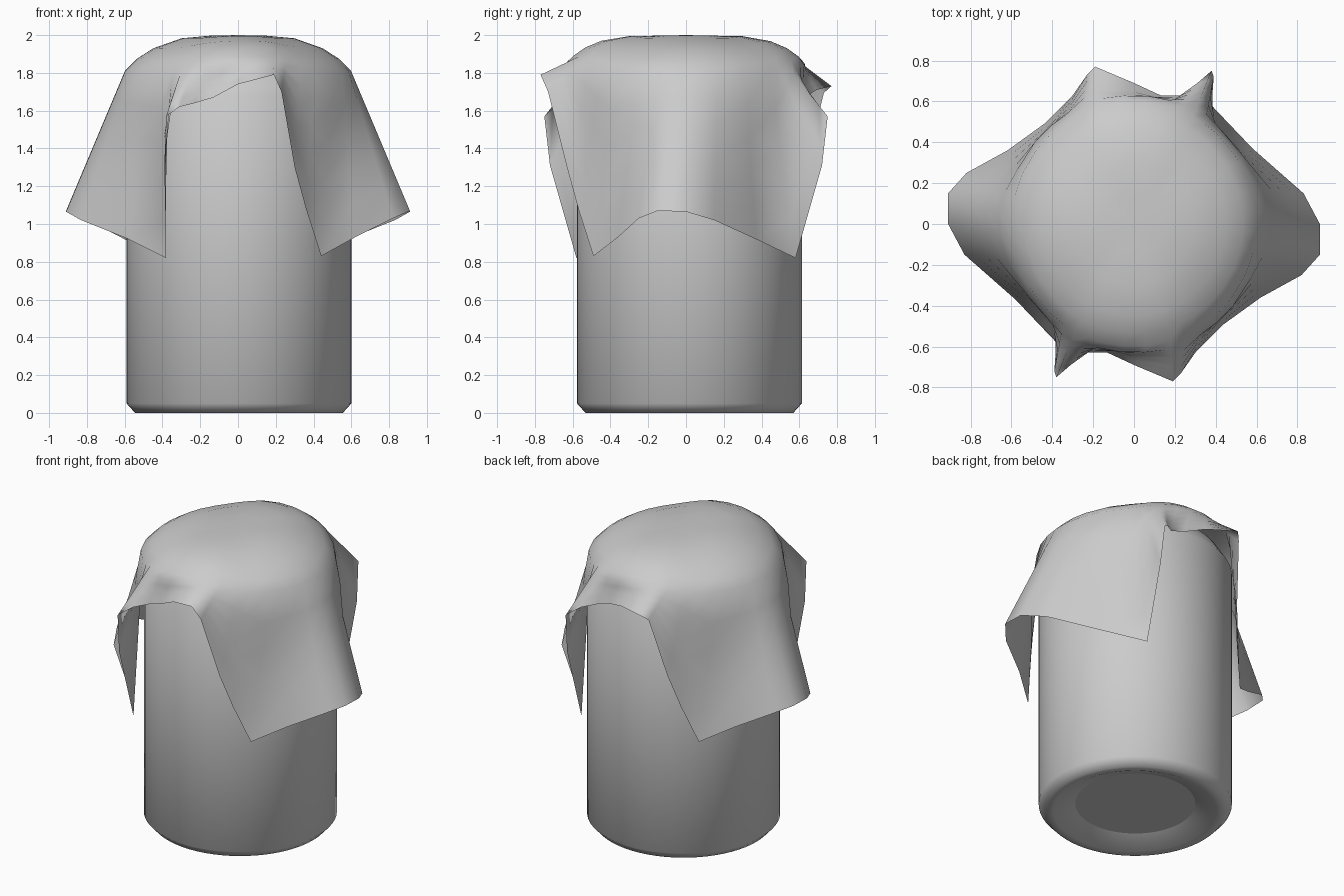
import bpy, bmesh, math
from mathutils import Vector

cube = bpy.data.objects.get("Cube")
if cube:
    bpy.data.objects.remove(cube, do_unlink=True)

grey = bpy.data.materials.new("plain grey")
grey.use_nodes = True
grey.diffuse_color = (0.6, 0.6, 0.6, 1)
grey.node_tree.nodes["Principled BSDF"].inputs["Base Color"].default_value = (0.6, 0.6, 0.6, 1)


def make_object(name, bm, location=(0, 0, 0)):
    mesh = bpy.data.meshes.new(name)
    bm.to_mesh(mesh)
    bm.free()
    mesh.materials.append(grey)
    for poly in mesh.polygons:
        poly.use_smooth = True
    obj = bpy.data.objects.new(name, mesh)
    obj.location = location
    bpy.context.collection.objects.link(obj)
    return obj


def bridge_loops(bm, lower, upper):
    count = len(lower)
    for i in range(count):
        j = (i + 1) % count
        bm.faces.new((lower[i], lower[j], upper[j], upper[i]))


# Can: a turned body with a rounded foot and a recessed base
CAN_CENTRE = (0.005, 0.018, 0)
SIDES = 64


def ring(bm, radius, z):
    turn = math.tau / SIDES
    return [bm.verts.new((radius * math.cos(i * turn), radius * math.sin(i * turn), z))
            for i in range(SIDES)]


profile = [(0.37, 0.055), (0.5, 0), (0.55, 0), (0.595, 0.05),
           (0.595, 1.68), (0.52, 1.8), (0.38, 1.9)]
bm = bmesh.new()
rings = [ring(bm, r, z) for r, z in profile]
for lower, upper in zip(rings, rings[1:]):
    bridge_loops(bm, lower, upper)
bm.faces.new(rings[-1])
make_object("can_body", bm, CAN_CENTRE)

# Flat base disc, kept separate for a crisp edge
bm = bmesh.new()
bm.faces.new(list(reversed(ring(bm, *profile[0]))))
make_object("can_base", bm, CAN_CENTRE)

# Cloth hem: the front edge and one side flap, repeated by a half turn
front_edge = [(-.38, -.58, .82), (-.39, -.72, 1.31), (-.38, -.75, 1.57),
              (-.31, -.69, 1.62), (-.23, -.63, 1.64), (-.13, -.63, 1.67),
              (0, -.69, 1.74), (.19, -.77, 1.79), (.23, -.73, 1.70),
              (.30, -.63, 1.30), (.36, -.57, 1.08)]
side_flap = [(.44, -.49, .83), (.62, -.36, .93), (.82, -.25, 1.03), (.91, -.15, 1.07),
             (.91, 0, 1.065), (.83, .15, 1.02), (.58, .37, .92)]
half = [Vector(p) for p in front_edge + side_flap]
# The back lip sags a little lower than the front one
back = [Vector((-p.x, -p.y, p.z - 0.6 * max(0, p.z - 1.69))) for p in half]
hem = half + back
count = len(hem)

# The shoulder rises where the hem is lifted, eased between neighbours
lift = [0.2 * max(0, p.z - 1.3) for p in hem]
for step in range(4):
    lift = [(lift[i - 1] + 2 * lift[i] + lift[(i + 1) % count]) / 4 for i in range(count)]


def clear_of_can(point, radius=0.63):
    flat = Vector((point.x, point.y, 0))
    push = max(0, radius - flat.length)
    return point + flat.normalized() * push


# Each hem point runs up to the shoulder, then over the dome to the centre
start = math.atan2(hem[0].y, hem[0].x)
even_start = math.radians(-140)
dome = [(0.6, 1.81, 1), (0.535, 1.875, 0.75), (0.45, 1.93, 0.5),
        (0.3, 1.983, 0.15), (0.15, 1.997, 0)]
columns = []
for i, point in enumerate(hem):
    own = start + (math.atan2(point.y, point.x) - start + 1e-6) % math.tau
    even = even_start + math.tau * i / count
    angle = 0.4 * own + 0.6 * even
    over = [Vector((r * math.cos(angle), r * math.sin(angle), z + lift[i] * k))
            for r, z, k in dome]
    fall = [clear_of_can(point.lerp(over[0], t / 5)) for t in range(5)]
    columns.append(fall + over)

bm = bmesh.new()
loops = [[bm.verts.new(co) for co in level] for level in zip(*columns)]
for lower, upper in zip(loops, loops[1:]):
    bridge_loops(bm, lower, upper)
crown = bm.verts.new((0, 0, 2))
inner = loops[-1]
for i, vert in enumerate(inner):
    bm.faces.new((vert, inner[(i + 1) % count], crown))
make_object("draped_cloth", bm)
